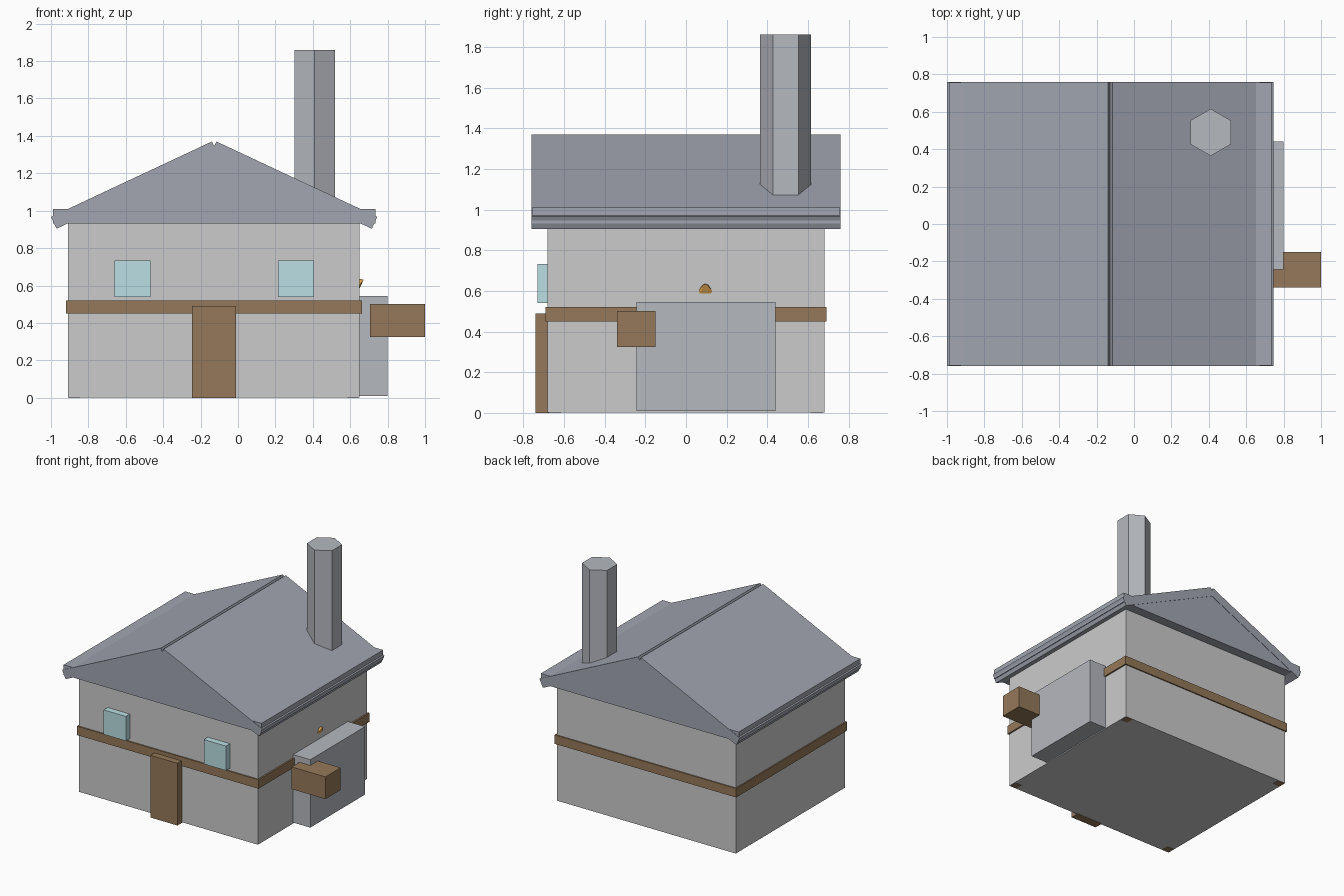
import bpy, bmesh, math

if "Cube" in bpy.data.objects:
    bpy.data.objects.remove(bpy.data.objects["Cube"])


def material(name, rgb):
    m = bpy.data.materials.new(name)
    m.diffuse_color = (*rgb, 1)
    m.use_nodes = True
    m.node_tree.nodes["Principled BSDF"].inputs["Base Color"].default_value = m.diffuse_color
    return m


WALL = material("plaster", (0.62, 0.60, 0.60))
SLATE = material("slate", (0.36, 0.38, 0.44))
STONE = material("stone", (0.46, 0.48, 0.52))
WOOD = material("wood", (0.30, 0.19, 0.10))
GLASS = material("glass", (0.50, 0.74, 0.78))
LAMP = material("lamp", (0.75, 0.38, 0.08))


def finish(name, bm, mat):
    bmesh.ops.recalc_face_normals(bm, faces=bm.faces)
    me = bpy.data.meshes.new(name)
    bm.to_mesh(me)
    bm.free()
    me.materials.append(mat)
    ob = bpy.data.objects.new(name, me)
    bpy.context.collection.objects.link(ob)
    return ob


def box(name, x, y, z, mat):
    bm = bmesh.new()
    bmesh.ops.create_cube(bm, size=1)
    for v in bm.verts:
        for i, (a, b) in enumerate((x, y, z)):
            v.co[i] = a if v.co[i] < 0 else b
    return finish(name, bm, mat)


def prism(name, profile, y0, y1, mat):
    """Extrude an (x, z) outline along y."""
    bm = bmesh.new()
    face = bm.faces.new([bm.verts.new((x, y0, z)) for x, z in profile])
    ext = bmesh.ops.extrude_face_region(bm, geom=[face])
    for v in ext["geom"]:
        if isinstance(v, bmesh.types.BMVert):
            v.co.y = y1
    return finish(name, bm, mat)


# House walls and timber band
box("walls", (-0.91, 0.65), (-0.68, 0.68), (0.002, 0.94), WALL)
box("timber_band", (-0.92, 0.662), (-0.69, 0.69), (0.45, 0.52), WOOD)

# Corner posts, set just inside the walls
for i, px in enumerate((-0.905, 0.585)):
    for j, py in enumerate((-0.675, 0.615)):
        box(f"corner_post_{i}{j}", (px, px + 0.06), (py, py + 0.06), (0, 0.93), WOOD)

# Door and windows
box("door", (-0.245, -0.01), (-0.74, -0.67), (0, 0.49), WOOD)
for side, wx in (("left", -0.66), ("right", 0.213)):
    box(f"window_{side}", (wx, wx + 0.193), (-0.73, -0.67), (0.54, 0.733), GLASS)

# Attic: eave block and gable in one outline
RIDGE = -0.1275
prism("gable", [(-0.99, 0.932), (0.735, 0.932), (0.735, 1.01), (0.60, 1.01),
                (RIDGE, 1.32), (-0.855, 1.01), (-0.99, 1.01)], -0.757, 0.757, SLATE)

# Two sloping roof slabs with square-cut ends
t = 0.07
a = math.atan2(1.37 - 0.967, 0.86)
nx, nz = t * math.sin(a), t * math.cos(a)
for side, s in (("left", -1), ("right", 1)):
    outline = [(0.012, 1.37), (0.8725, 0.967), (0.8725 - nx, 0.967 - nz), (0.012 - nx, 1.37 - nz)]
    prism(f"roof_{side}", [(RIDGE + s * x, z) for x, z in outline], -0.76, 0.76, SLATE)

# Six-sided chimney
bm = bmesh.new()
bmesh.ops.create_cone(bm, cap_ends=True, segments=6, radius1=0.126, radius2=0.126, depth=0.90)
chimney = finish("chimney", bm, STONE)
xs = [v.co.x for v in chimney.data.vertices]
if max(xs) > 0.12:  # keep the points facing front and back
    for v in chimney.data.vertices:
        v.co.x, v.co.y = -v.co.y, v.co.x
for v in chimney.data.vertices:
    v.co.x += 0.41
    v.co.y += 0.49
    v.co.z += 1.41

# Side annex and wooden block
box("side_annex", (0.64, 0.80), (-0.243, 0.44), (0.01, 0.545), STONE)
box("wooden_block", (0.705, 1.0), (-0.34, -0.15), (0.325, 0.50), WOOD)

# Small faceted lamp on the side wall
bm = bmesh.new()
tip = [(0.05, 0.588), (0.075, 0.625), (0.095, 0.636), (0.115, 0.625), (0.14, 0.588)]
for y, z in tip:
    bm.verts.new((0.64, y, z))
for p in ((0.652, 0.07, 0.588), (0.652, 0.12, 0.588), (0.672, 0.088, 0.632), (0.672, 0.102, 0.632)):
    bm.verts.new(p)
bmesh.ops.convex_hull(bm, input=bm.verts)
finish("wall_lamp", bm, LAMP)
